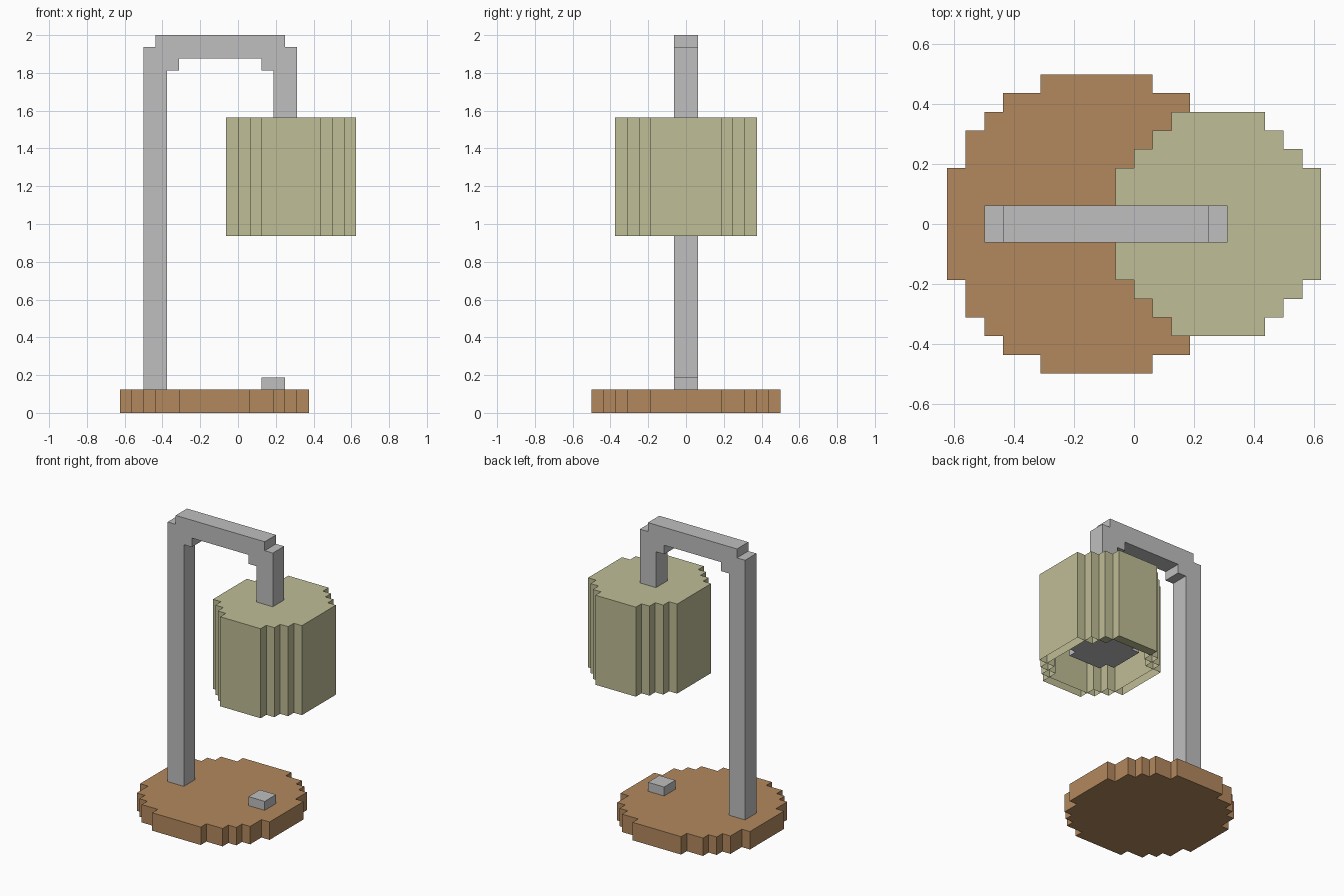
import bpy
import bmesh

U = 0.0625  # size of one block

cube = bpy.data.objects.get("Cube")
if cube:
    bpy.data.objects.remove(cube, do_unlink=True)


def material(name, rgb):
    mat = bpy.data.materials.new(name)
    mat.use_nodes = True
    mat.diffuse_color = (*rgb, 1)
    mat.node_tree.nodes["Principled BSDF"].inputs["Base Color"].default_value = (*rgb, 1)
    return mat


wood = material("warm_brown", (0.45, 0.25, 0.112))
metal = material("light_grey", (0.52, 0.52, 0.52))
cloth = material("pale_olive", (0.52, 0.51, 0.305))


def stepped_disc(steps, cx):
    """Counter-clockwise blocky circle from (half width, half depth) steps."""
    quarter = [steps[0]]
    for (_, y0), (x1, y1) in zip(steps, steps[1:]):
        quarter += [(x1, y0), (x1, y1)]
    half = quarter + [(-x, y) for x, y in reversed(quarter)]
    return [(x + cx, y) for x, y in half + [(-x, -y) for x, y in half]]


def loop(bm, outline, z):
    return [bm.verts.new((x * U, y * U, z * U)) for x, y in outline]


def walls(bm, a, b):
    for i in range(len(a)):
        j = (i + 1) % len(a)
        bm.faces.new((a[i], a[j], b[j], b[i]))


def finish(bm, name, mat):
    bmesh.ops.recalc_face_normals(bm, faces=bm.faces[:])
    mesh = bpy.data.meshes.new(name)
    bm.to_mesh(mesh)
    bm.free()
    mesh.materials.append(mat)
    ob = bpy.data.objects.new(name, mesh)
    bpy.context.collection.objects.link(ob)
    return ob


def prism(name, outline, z0, z1, mat):
    bm = bmesh.new()
    low, high = loop(bm, outline, z0), loop(bm, outline, z1)
    walls(bm, low, high)
    bm.faces.new(low)
    bm.faces.new(high)
    return finish(bm, name, mat)


# Round blocky base and the switch on it
prism("base", stepped_disc([(8, 3), (7, 5), (6, 6), (5, 7), (3, 8)], -2), 0, 2, wood)
prism("switch", stepped_disc([(1, 1)], 3), 2, 3, metal)

# Bent arm: side profile in x and z, given depth along y
profile = [(-8, 2), (-6, 2), (-6, 29), (-5, 29), (-5, 30), (2, 30), (2, 29), (3, 29),
           (3, 22), (5, 22), (5, 31), (4, 31), (4, 32), (-7, 32), (-7, 31), (-8, 31)]
bm = bmesh.new()
front = [bm.verts.new((x * U, -U, z * U)) for x, z in profile]
back = [bm.verts.new((x * U, U, z * U)) for x, z in profile]
walls(bm, front, back)
bm.faces.new(front)
bm.faces.new(back)
finish(bm, "arm", metal)

# Bulb hanging inside the shade
prism("bulb", stepped_disc([(3, 2), (2, 3)], 4), 17, 22, metal)

# Hollow shade: closed top, open bottom, walls one block thick
outer = stepped_disc([(5.5, 3), (4.5, 4), (3.5, 5), (2.5, 6)], 4.5)
inner = stepped_disc([(4.5, 3), (3.5, 4), (2.5, 5)], 4.5)
bm = bmesh.new()
out_low, out_high = loop(bm, outer, 15), loop(bm, outer, 25)
in_low, in_high = loop(bm, inner, 15), loop(bm, inner, 24)
walls(bm, out_low, out_high)
walls(bm, in_low, in_high)
bm.faces.new(out_high)
bm.faces.new(in_high)
rim = [e for e in bm.edges if all(abs(v.co.z - 15 * U) < 1e-5 for v in e.verts)]
bmesh.ops.triangle_fill(bm, edges=rim, use_beauty=True)
finish(bm, "shade", cloth)
